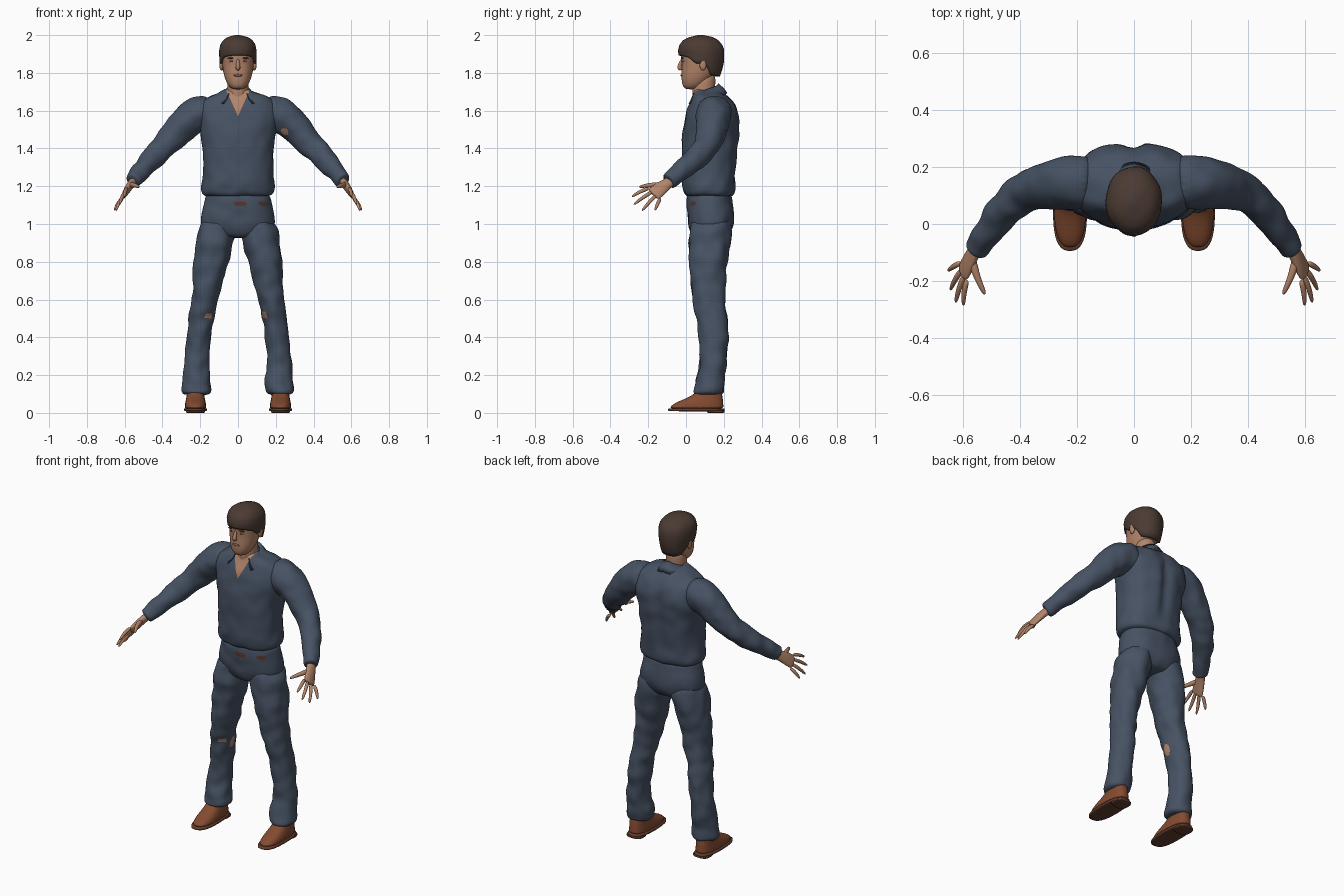
import bpy, bmesh, math
from mathutils import Vector, noise

if "Cube" in bpy.data.objects:
    bpy.data.objects.remove(bpy.data.objects["Cube"])


def material(name, r, g, b):
    m = bpy.data.materials.new(name)
    m.use_nodes = True
    m.diffuse_color = (r, g, b, 1)
    m.node_tree.nodes["Principled BSDF"].inputs["Base Color"].default_value = (r, g, b, 1)
    return m


CLOTH = material("navy cloth", .062, .084, .125)
SKIN = material("skin", .45, .23, .14)
HAIR = material("dark brown hair", .07, .043, .033)
LEATHER = material("brown leather", .23, .07, .03)
SOLE = material("sole brown", .12, .045, .025)
LIPS = material("lips", .29, .12, .085)
EYE = material("eye white", .5, .42, .36)
BELT = material("belt brown", .11, .035, .02)


def finish(bm, name, mats, sub=0, mirror=False, wrinkle=0):
    """Turn a bmesh into a smooth object with its modifiers baked in."""
    bmesh.ops.recalc_face_normals(bm, faces=bm.faces)
    mesh = bpy.data.meshes.new(name)
    bm.to_mesh(mesh)
    bm.free()
    ob = bpy.data.objects.new(name, mesh)
    bpy.context.collection.objects.link(ob)
    for m in mats:
        mesh.materials.append(m)
    if sub:
        ob.modifiers.new("smooth", "SUBSURF").levels = sub
    if mirror:
        ob.modifiers.new("mirror", "MIRROR").use_mirror_merge = False
    bpy.context.view_layer.update()
    graph = bpy.context.evaluated_depsgraph_get()
    ob.data = bpy.data.meshes.new_from_object(ob.evaluated_get(graph))
    ob.modifiers.clear()
    if wrinkle:
        normals = [v.normal.copy() for v in ob.data.vertices]
        for v, n in zip(ob.data.vertices, normals):
            v.co += n * noise.noise(v.co * 14) * wrinkle
    for p in ob.data.polygons:
        p.use_smooth = True
    return ob


def loft(name, rings, mats, n=20, square=1.0, **options):
    """Skin closed rings; each ring is a centre and two half axes."""
    bm = bmesh.new()
    power = lambda c: math.copysign(abs(c) ** square, c)
    loops = []
    for centre, u, v in rings:
        angles = [math.tau * i / n for i in range(n)]
        loops.append([bm.verts.new(centre + u * power(math.cos(a)) + v * power(math.sin(a)))
                      for a in angles])
    for low, high in zip(loops, loops[1:]):
        for i in range(n):
            j = (i + 1) % n
            bm.faces.new((low[i], low[j], high[j], high[i]))
    bm.faces.new(loops[0])
    bm.faces.new(loops[-1])
    return finish(bm, name, mats, **options)


def band(z, front, back, half, x=0):
    """Level ring given by its front, back and half width."""
    return (Vector((x, (front + back) / 2, z)), Vector((half, 0, 0)),
            Vector((0, (back - front) / 2, 0)))


def limb(points, wide=(0, 0, 1)):
    """Rings square to a path of (x, y, z, half width, half thickness)."""
    rings = []
    for i, p in enumerate(points):
        a, b = points[max(i - 1, 0)], points[min(i + 1, len(points) - 1)]
        along = (Vector(b[:3]) - Vector(a[:3])).normalized()
        u = Vector(wide)
        u = (u - along * u.dot(along)).normalized()
        rings.append((Vector(p[:3]), u * p[3], along.cross(u) * p[-1]))
    return rings


def ellipsoid(name, centre, size, mat, mirror=True):
    bm = bmesh.new()
    bmesh.ops.create_uvsphere(bm, u_segments=16, v_segments=10, radius=1)
    for v in bm.verts:
        v.co = Vector(centre) + Vector(a * b for a, b in zip(v.co, size))
    return finish(bm, name, [mat], mirror=mirror)


def interpolate(table, x):
    for a, b in zip(table, table[1:]):
        if x <= b[0]:
            t = max(0, (x - a[0]) / (b[0] - a[0]))
            return [p + (q - p) * t for p, q in zip(a[1:], b[1:])]
    return table[-1][1:]


def patch(ob, centre, size):
    """Give the second material to faces inside a small ellipsoid."""
    for p in ob.data.polygons:
        if sum(((a - b) / s) ** 2 for a, b, s in zip(p.center, centre, size)) < 1:
            p.material_index = 1


# Shirt body, with a groove down the spine and an open neck
shirt = loft("shirt", [band(*r) for r in (
    (1.14, .01, .24, .172), (1.16, -.012, .257, .195), (1.2, -.022, .262, .2),
    (1.25, -.02, .262, .187), (1.4, -.024, .277, .19), (1.5, -.02, .288, .205),
    (1.57, -.005, .287, .225), (1.63, .015, .265, .22), (1.67, .032, .23, .18),
    (1.7, .042, .185, .095), (1.715, .05, .165, .065))],
    [CLOTH, SKIN], square=.85, sub=2, wrinkle=.008)
bm = bmesh.new()
bm.from_mesh(shirt.data)
for v in bm.verts:
    if v.co.y > .15:
        v.co.y -= .02 * math.exp(-(v.co.x / .03) ** 2 - ((v.co.z - 1.45) / .18) ** 2)
V_BOTTOM, V_SLOPE = 1.57, .45
for side in (-1, 1):
    bmesh.ops.bisect_plane(bm, geom=bm.verts[:] + bm.edges[:] + bm.faces[:],
                           plane_co=(0, 0, V_BOTTOM), plane_no=(side, 0, -V_SLOPE))
for f in bm.faces:
    c = f.calc_center_median()
    if c.y < .1 and abs(c.x) < V_SLOPE * (c.z - V_BOTTOM):
        f.material_index = 1
bm.to_mesh(shirt.data)
bm.free()

# Collar folded around the neck
bm = bmesh.new()
rows = []
for i in range(25):
    a = math.radians(-138 + 276 * i / 24)
    f = abs(i - 12) / 12
    s, c = math.sin(a), math.cos(a)
    rows.append([bm.verts.new(p) for p in (
        (s * .06, .095 + c * .066, 1.73 - .05 * f), (s * .068, .095 + c * .076, 1.745 - .055 * f),
        (s * .085, .1 + c * .1, 1.72 - .06 * f),
        (s * (.098 + .015 * f), .1 + c * .118, 1.695 - .06 * f))])
for p, q in zip(rows, rows[1:]):
    for k in range(3):
        bm.faces.new((p[k], p[k + 1], q[k + 1], q[k]))
bmesh.ops.solidify(bm, geom=bm.faces[:], thickness=.006)
finish(bm, "collar", [CLOTH])

# Sleeves and cuffs
sleeves = loft("sleeves", limb((
    (.13, .15, 1.6, .085), (.19, .15, 1.59, .096), (.25, .145, 1.565, .096),
    (.31, .137, 1.505, .083), (.36, .125, 1.445, .073), (.415, .095, 1.39, .066),
    (.47, .035, 1.33, .059), (.52, -.035, 1.272, .05), (.552, -.083, 1.235, .043),
    (.56, -.095, 1.226, .041))), [CLOTH, SKIN], sub=3, mirror=True, wrinkle=.008)
patch(sleeves, (.245, .06, 1.485), (.022, .05, .022))

# Trousers: seat and two legs
seat = loft("trouser_seat", [band(*r) for r in (
    (1.18, .01, .235, .165), (1.13, .0, .247, .178), (1.06, .004, .26, .195),
    (.99, .008, .255, .206), (.94, .03, .225, .15), (.925, .06, .19, .08))],
    [CLOTH, BELT], square=.9, sub=3, wrinkle=.005)
for x in (.01, .14):
    patch(seat, (x, .0, 1.108), (.035, .06, .014))
legs = loft("trouser_legs", [band(*r) for r in (
    (1.05, .03, .24, .08, .1), (.95, .01, .247, .107, .112), (.85, .014, .227, .098, .135),
    (.75, .02, .213, .088, .151), (.6, .033, .206, .069, .175), (.52, .052, .22, .068, .193),
    (.4, .07, .225, .066, .21), (.25, .075, .215, .064, .222), (.16, .05, .203, .078, .218),
    (.12, .04, .2, .08, .219), (.093, .042, .196, .068, .221))],
    [CLOTH, SKIN], sub=3, mirror=True, wrinkle=.01)
patch(legs, (.142, .09, .52), (.022, .03, .025))
patch(legs, (-.155, .07, .512), (.025, .03, .012))
patch(legs, (-.128, .13, .49), (.03, .022, .035))

# Shoes: upper, welt sole and heel
loft("shoe_uppers", [band(*r, .225) for r in (
    (.018, -.088, .2, .056), (.035, -.085, .2, .057), (.055, -.055, .198, .055),
    (.075, -.005, .196, .05), (.1, .045, .192, .046), (.125, .06, .185, .042))],
    [LEATHER], square=.8, sub=2, mirror=True)
loft("shoe_soles", [band(z, -.097, .206, .061, .225) for z in (.008, .012, .022, .026)],
     [SOLE], square=.75, sub=1, mirror=True)
loft("shoe_heels", [band(z, .11, .204, .052, .225) for z in (0, .002, .013, .015)],
     [SOLE], square=.7, sub=1, mirror=True)

# Hands: palm, four fingers and thumb
SPREAD = Vector((.02, .055, -.05))
loft("palms", limb(((.545, -.07, 1.235, .03, .024), (.562, -.095, 1.217, .03, .022),
                    (.58, -.13, 1.192, .039, .02), (.598, -.165, 1.163, .043, .016),
                    (.604, -.176, 1.154, .038, .012)), SPREAD),
     [SKIN], n=12, sub=2, mirror=True)
TIPS = {"index": (.6, -.29, 1.143), "middle": (.628, -.28, 1.1),
        "ring": (.647, -.235, 1.067), "little": (.655, -.165, 1.07)}
for i, (finger, tip) in enumerate(TIPS.items()):
    root = Vector((.598, -.165, 1.163)) + SPREAD * (i - 1.5) * .36
    middle = root.lerp(Vector(tip), .5) + Vector((.006, 0, .006))
    loft(finger + "_fingers", limb(((*root, .012), (*middle, .0105), (*tip, .007))),
         [SKIN], n=8, sub=2, mirror=True)
loft("thumbs", limb(((.572, -.115, 1.208, .018), (.557, -.175, 1.207, .014),
                     (.54, -.215, 1.203, .011), (.523, -.25, 1.195, .007))),
     [SKIN], n=8, sub=2, mirror=True)

# Neck and head
loft("neck", [band(*r) for r in ((1.6, .04, .15, .06), (1.68, .034, .155, .058),
                                 (1.74, .03, .155, .058), (1.8, .04, .16, .055))],
     [SKIN], sub=2)
loft("head", [band(*r) for r in (
    (1.712, .0, .06, .026), (1.728, -.019, .095, .05), (1.765, -.025, .13, .069),
    (1.8, -.025, .155, .078), (1.85, -.022, .178, .085), (1.9, -.032, .187, .089),
    (1.95, -.02, .172, .08), (1.98, .02, .13, .045))], [SKIN], square=.92, sub=2)

# Face
loft("nose", limb(((0, -.018, 1.875, .007), (0, -.03, 1.85, .01),
                   (0, -.037, 1.828, .014), (0, -.024, 1.815, .011)), (1, 0, 0)),
     [SKIN], n=10, sub=2)
ellipsoid("eyes", (.034, -.013, 1.862), (.013, .006, .005), EYE)
ellipsoid("irises", (.033, -.017, 1.862), (.005, .004, .005), HAIR)
ellipsoid("eyebrows", (.036, -.018, 1.878), (.019, .006, .004), HAIR)
ellipsoid("mouth", (0, -.023, 1.787), (.025, .006, .006), LIPS, mirror=False)
ellipsoid("ears", (.088, .09, 1.845), (.011, .019, .032), SKIN)

# Hair: a shell that follows the hairline around the head
HAIRLINE = ((-1, 1.782), (-.6, 1.79), (-.15, 1.85), (.3, 1.85), (.55, 1.88), (1, 1.893))
SHAPE = ((1.77, -.02, .175, .082), (1.82, -.028, .193, .092), (1.87, -.036, .202, .098),
         (1.92, -.043, .203, .1), (1.95, -.035, .192, .093), (1.975, -.015, .17, .075),
         (1.99, .015, .14, .052), (2.0, .06, .095, .012))
bm = bmesh.new()
N, ROWS = 48, 14
columns = []
for i in range(N):
    a = math.tau * i / N
    low = interpolate(HAIRLINE, math.cos(a))[0]
    column = []
    for k in range(-1, ROWS + 1):
        t = max(k, 0) / ROWS
        z = low + (2 - low) * (1 - (1 - t) ** 1.6)
        front, back, half = interpolate(SHAPE, z)
        inset = .8 if k < 0 else 1
        column.append(bm.verts.new((math.sin(a) * half * inset, (front + back) / 2
                                    - math.cos(a) * (back - front) / 2 * inset, z)))
    columns.append(column)
for i in range(N):
    p, q = columns[i], columns[(i + 1) % N]
    for k in range(ROWS + 1):
        bm.faces.new((p[k], q[k], q[k + 1], p[k + 1]))
bm.faces.new([c[-1] for c in columns])
finish(bm, "hair", [HAIR], wrinkle=.004)
